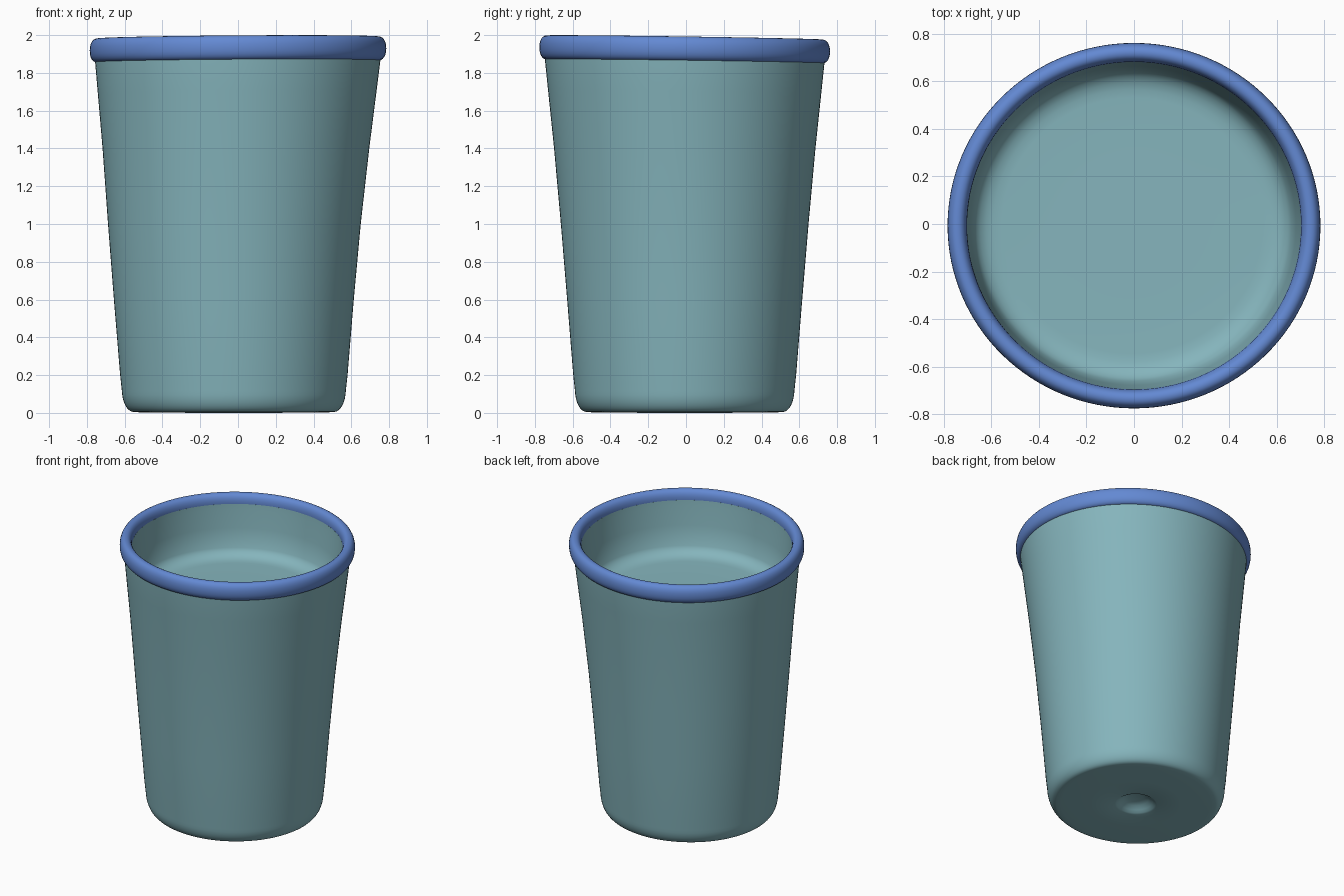
import bpy, bmesh, math

if "Cube" in bpy.data.objects:
    bpy.data.objects.remove(bpy.data.objects["Cube"])

SEG = 128


def material(name, rgb):
    m = bpy.data.materials.new(name)
    m.diffuse_color = (*rgb, 1)
    m.use_nodes = True
    m.node_tree.nodes["Principled BSDF"].inputs["Base Color"].default_value = m.diffuse_color
    return m


teal = material("soft teal", (0.235, 0.46, 0.505))
blue = material("rim blue", (0.125, 0.25, 0.65))


def place(r, z, a):
    """Point on the slightly oval, leaning, tilted cup at radius r and height z."""
    t = max(0.0, min(1.0, z / 1.92))
    cx = -0.022 * (1 - max(0.0, (t - 0.45) / 0.55))
    cy = -0.007
    x = r * math.cos(a)
    y = r * 0.98 * math.sin(a)
    tilt = (0.007 * x - 0.015 * y) * t ** 3
    return (x + cx, y + cy, z + tilt)


def lathe(name, profile, mat, closed=False):
    """Spin a (radius, height) profile; zero radius becomes a single pole."""
    bm = bmesh.new()
    rings = []
    for r, z in profile:
        n = 1 if r == 0 else SEG
        rings.append([bm.verts.new(place(r, z, 2 * math.pi * i / SEG)) for i in range(n)])
    pairs = list(zip(rings, rings[1:]))
    if closed:
        pairs.append((rings[-1], rings[0]))
    for p, q in pairs:
        for i in range(SEG):
            j = (i + 1) % SEG
            if len(p) == 1:
                bm.faces.new((p[0], q[j], q[i]))
            elif len(q) == 1:
                bm.faces.new((p[i], p[j], q[0]))
            else:
                bm.faces.new((p[i], p[j], q[j], q[i]))
    bmesh.ops.recalc_face_normals(bm, faces=bm.faces)
    me = bpy.data.meshes.new(name)
    bm.to_mesh(me)
    bm.free()
    me.materials.append(mat)
    ob = bpy.data.objects.new(name, me)
    bpy.context.collection.objects.link(ob)
    bpy.ops.object.select_all(action='DESELECT')
    ob.select_set(True)
    bpy.context.view_layer.objects.active = ob
    bpy.ops.object.shade_smooth_by_angle(angle=math.radians(40))
    return ob


def arc(cr, cz, rr, rz, a0, a1, n=8):
    """Elliptical arc of profile points, angles in degrees."""
    return [(cr + rr * math.cos(math.radians(a0 + (a1 - a0) * k / n)),
             cz + rz * math.sin(math.radians(a0 + (a1 - a0) * k / n))) for k in range(n + 1)]


# Cup body: dimpled underside, rounded base, tapered wall, shallow inner floor
profile = [(0, 0.05), (0.05, 0.048), (0.085, 0.038), (0.11, 0.018), (0.128, 0.005), (0.14, 0.0)]
profile += [(0.3, 0.001), (0.5, 0.003)]
profile += arc(0.53, 0.125, 0.063, 0.12, -88, -4)
profile += [(0.602, 0.2), (0.635, 0.6), (0.669, 1.0), (0.706, 1.4), (0.738, 1.7), (0.755, 1.86), (0.757, 1.91)]
profile += [(0.703, 1.92), (0.700, 1.88), (0.685, 1.75), (0.668, 1.61)]
profile += [(0.655, 1.59), (0.64, 1.574), (0.615, 1.56), (0.585, 1.552), (0.55, 1.55), (0.3, 1.55), (0, 1.55)]
lathe("cup_body", profile, teal)

# Rolled rim: tall rounded cross-section swept round the mouth
rim = []
for k in range(24):
    a = 2 * math.pi * k / 24
    c, s = math.cos(a), math.sin(a)
    rim.append((0.744 + 0.041 * math.copysign(abs(c) ** 0.9, c),
                1.924 + 0.0635 * math.copysign(abs(s) ** 0.9, s)))
lathe("rolled_rim", rim, blue, closed=True)
